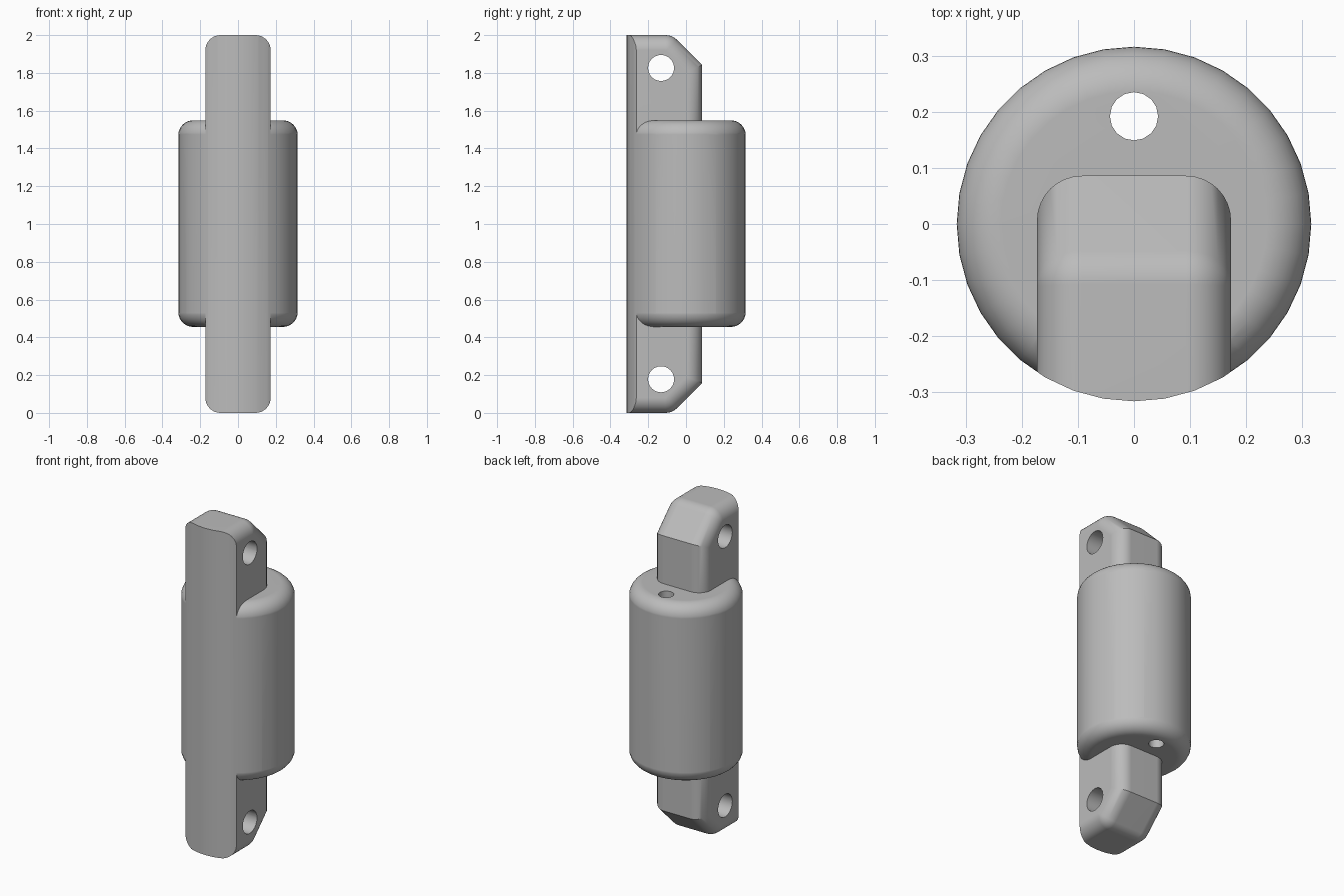
import bpy, bmesh, math
from mathutils import Matrix, Vector

cube = bpy.data.objects.get("Cube")
if cube:
    bpy.data.objects.remove(cube, do_unlink=True)

SEGS = 36
RADIUS = 0.316
FILLET = 0.08
HALF_W = 0.173

grey = bpy.data.materials.new("plain grey")
grey.use_nodes = True
grey.diffuse_color = (0.5, 0.5, 0.5, 1)
grey.node_tree.nodes["Principled BSDF"].inputs["Base Color"].default_value = (0.5, 0.5, 0.5, 1)


def finish(name, bm):
    bmesh.ops.recalc_face_normals(bm, faces=bm.faces)
    mesh = bpy.data.meshes.new(name)
    bm.to_mesh(mesh)
    bm.free()
    mesh.materials.append(grey)
    obj = bpy.data.objects.new(name, mesh)
    bpy.context.collection.objects.link(obj)
    return obj


def cylinder(name, centre, radius, length, segs, axis="Z", rim=0):
    bm = bmesh.new()
    turn = Matrix.Rotation(math.pi / 2, 4, "Y") if axis == "X" else Matrix()
    bmesh.ops.create_cone(bm, cap_ends=True, segments=segs, radius1=radius, radius2=radius,
                          depth=length, matrix=Matrix.Translation(centre) @ turn)
    if rim:
        edges = [e for e in bm.edges if abs(e.verts[0].co.z - e.verts[1].co.z) < 0.001]
        bmesh.ops.bevel(bm, geom=edges, offset=rim, segments=8, profile=0.5, affect="EDGES")
    return finish(name, bm)


def end_profile():
    """Side outline of the upper end, from the back corner to the front."""
    pts = [(0.086, 1.0 - 0.158)]
    r, cy = 0.085, -0.108
    for i in range(4, -1, -1):
        a = math.radians(45) * i / 4
        pts.append((cy + r * math.sin(a), 1.0 - r + r * math.cos(a)))
    return pts + [(-0.4, 1.0)]


def make_bar():
    upper = end_profile()
    outline = upper + [(y, -z) for y, z in reversed(upper)]
    bm = bmesh.new()
    face = bm.faces.new([bm.verts.new((-HALF_W, y, z + 1)) for y, z in outline])
    extruded = bmesh.ops.extrude_face_region(bm, geom=[face])
    moved = [g for g in extruded["geom"] if isinstance(g, bmesh.types.BMVert)]
    bmesh.ops.translate(bm, verts=moved, vec=(2 * HALF_W, 0, 0))
    bmesh.ops.recalc_face_normals(bm, faces=bm.faces)
    # Round the side edges all along the ends and back
    edges = [e for e in bm.edges
             if abs(e.verts[0].co.x - e.verts[1].co.x) < 0.001
             and max(v.co.y for v in e.verts) > -0.39]
    bmesh.ops.bevel(bm, geom=edges, offset=FILLET, segments=8, profile=0.5,
                    affect="EDGES", clamp_overlap=False)
    return finish("mounting_bar", bm)


def combine(target, tool, operation):
    bpy.context.view_layer.objects.active = target
    mod = target.modifiers.new(operation, "BOOLEAN")
    mod.operation = operation
    mod.solver = "EXACT"
    mod.object = tool
    bpy.ops.object.modifier_apply(modifier=mod.name)
    bpy.data.objects.remove(tool, do_unlink=True)


# Rounded drum joined to the bar, both trimmed to one round front
body = cylinder("insulator_body", Vector((0, 0, 1.002)), RADIUS + 0.0005, 1.094, SEGS, rim=FILLET)
combine(body, make_bar(), "UNION")
combine(body, cylinder("round_trim", Vector((0, 0, 1)), RADIUS, 3, SEGS), "INTERSECT")

# Cross holes in both ends and the long hole through the drum
for z in (0.178, 1.826):
    combine(body, cylinder("cross_hole", Vector((0, -0.132, z)), 0.069, 1, 24, "X"), "DIFFERENCE")
combine(body, cylinder("long_hole", Vector((0, 0.192, 1)), 0.043, 3, 16), "DIFFERENCE")

# Smooth shading with flat areas kept flat
bpy.ops.object.select_all(action="DESELECT")
body.select_set(True)
bpy.context.view_layer.objects.active = body
bpy.ops.object.shade_smooth_by_angle(angle=math.radians(30))
weighted = body.modifiers.new("flat normals", "WEIGHTED_NORMAL")
weighted.keep_sharp = True
